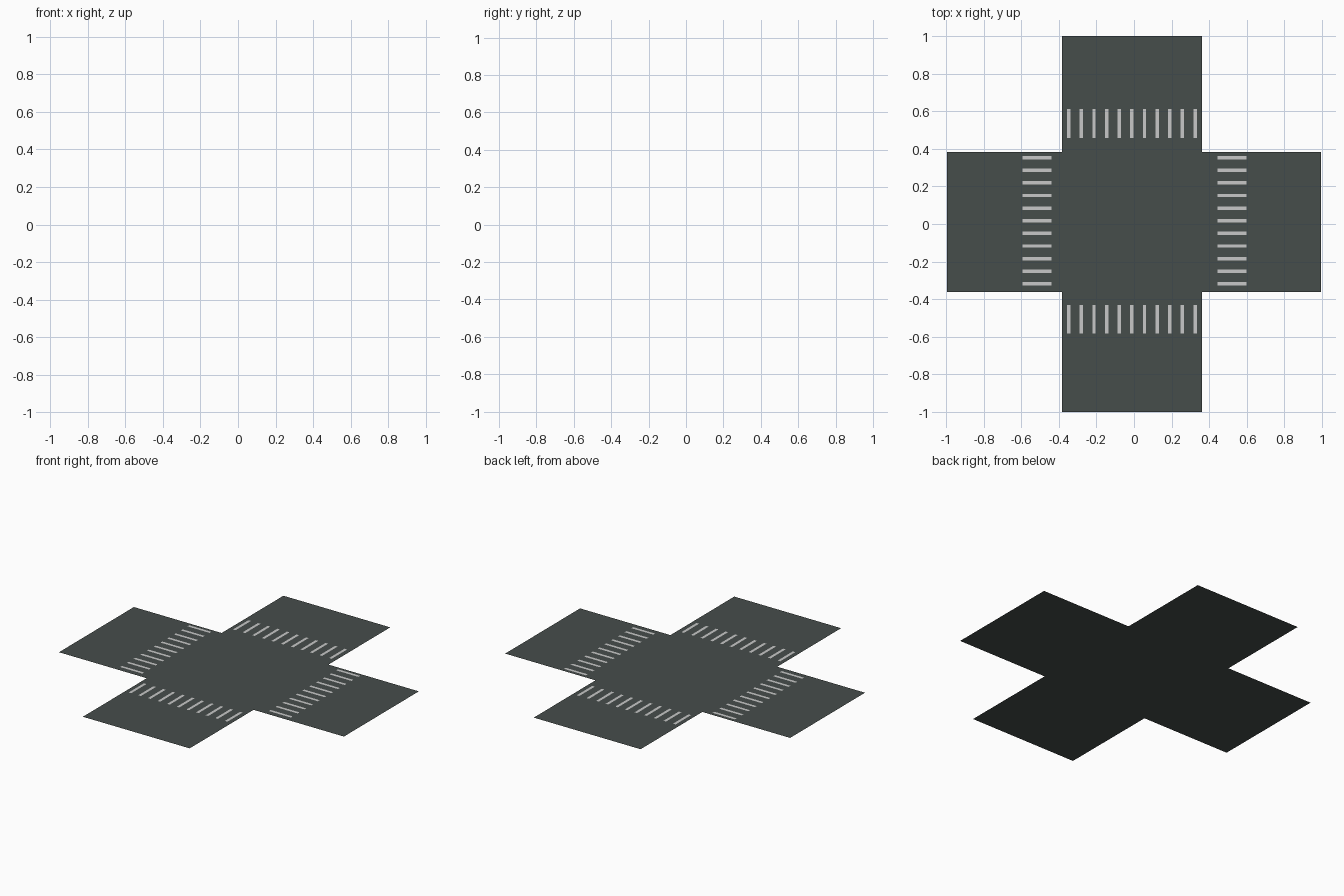
import bpy

if "Cube" in bpy.data.objects:
    bpy.data.objects.remove(bpy.data.objects["Cube"])

def material(name, rgb):
    m = bpy.data.materials.new(name)
    m.diffuse_color = (*rgb, 1)
    m.use_nodes = True
    m.node_tree.nodes["Principled BSDF"].inputs["Base Color"].default_value = m.diffuse_color
    return m

def sheet(name, verts, faces, mat):
    me = bpy.data.meshes.new(name)
    me.from_pydata(verts, [], faces)
    me.materials.append(mat)
    ob = bpy.data.objects.new(name, me)
    bpy.context.collection.objects.link(ob)
    return ob

asphalt = material("asphalt grey", (0.061, 0.075, 0.071))
paint = material("road paint", (0.58, 0.58, 0.58))

# crossroads: one flat plus-shaped sheet, split into centre and four arms
X = (-0.996, -0.383, 0.363, 0.994)
Y = (-1.0, -0.363, 0.384, 1.0)
outline = [(X[1], Y[0]), (X[2], Y[0]), (X[2], Y[1]), (X[3], Y[1]),
           (X[3], Y[2]), (X[2], Y[2]), (X[2], Y[3]), (X[1], Y[3]),
           (X[1], Y[2]), (X[0], Y[2]), (X[0], Y[1]), (X[1], Y[1])]
sheet("road", [(x, y, 0) for x, y in outline],
      [(11, 2, 5, 8), (0, 1, 2, 11), (2, 3, 4, 5), (8, 5, 6, 7), (10, 11, 8, 9)], asphalt)

# zebra crossings: rows of 11 thin painted bars just above the road
def crossing(name, near, far, first, along_x):
    verts, faces = [], []
    for i in range(11):
        c = first + i * 0.0672
        a, b = c - 0.009, c + 0.009
        if along_x:
            quad = [(a, near), (b, near), (b, far), (a, far)]
        else:
            quad = [(near, a), (far, a), (far, b), (near, b)]
        faces.append(tuple(range(len(verts), len(verts) + 4)))
        verts += [(x, y, 0.001) for x, y in quad]
    sheet(name, verts, faces, paint)

crossing("back_crossing", 0.458, 0.612, -0.347, True)
crossing("front_crossing", -0.582, -0.431, -0.347, True)
crossing("left_crossing", -0.594, -0.439, -0.319, False)
crossing("right_crossing", 0.445, 0.599, -0.319, False)
